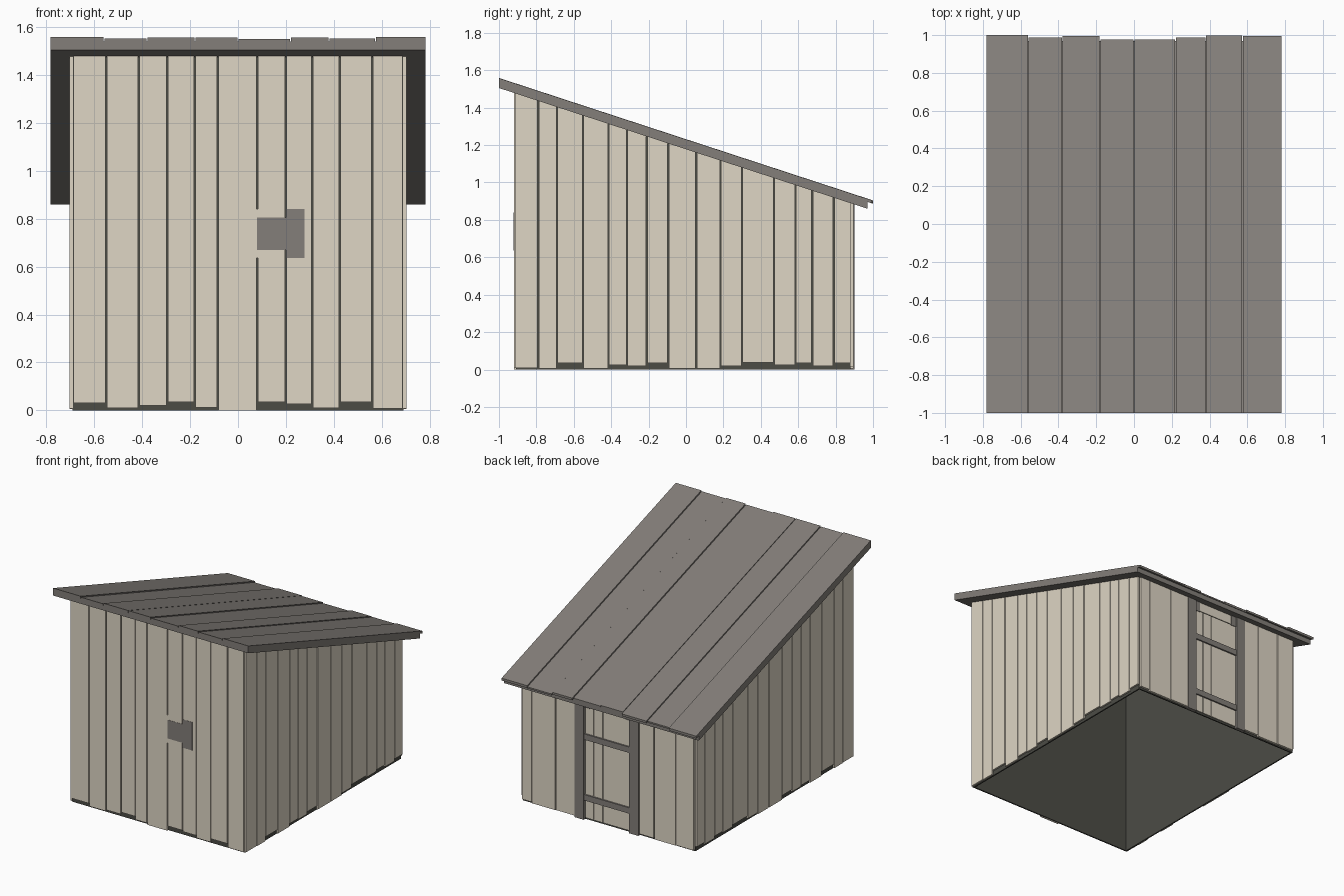
import bpy
import bmesh
import random

random.seed(4)
if "Cube" in bpy.data.objects:
    bpy.data.objects.remove(bpy.data.objects["Cube"], do_unlink=True)

SLOPE = -0.3275
GAP = 0.0032


def material(name, rgb):
    m = bpy.data.materials.new(name)
    m.use_nodes = True
    m.diffuse_color = (*rgb, 1)
    bsdf = m.node_tree.nodes["Principled BSDF"]
    bsdf.inputs["Base Color"].default_value = (*rgb, 1)
    bsdf.inputs["Roughness"].default_value = 0.9
    return m


beige = material("beige wood", (0.735, 0.67, 0.555))
gray = material("weathered gray", (0.228, 0.21, 0.192))
dark = material("dark gray", (0.072, 0.072, 0.06))


def roof_height(y, offset=0.0):
    """Height of the sloping roof underside at y."""
    return 1.505 + SLOPE * (y + 1) + offset


def build(name, blocks, mat):
    """Blocks are (x0, x1, y0, y1, bottom, top); heights may be functions of y."""
    bm = bmesh.new()
    for x0, x1, y0, y1, bottom, top in blocks:
        rings = []
        for h in (bottom, top):
            rings.append([bm.verts.new((x, y, h(y) if callable(h) else h))
                          for x, y in ((x0, y0), (x1, y0), (x1, y1), (x0, y1))])
        low, high = rings
        bm.faces.new(low[::-1])
        bm.faces.new(high)
        for i in range(4):
            j = (i + 1) % 4
            bm.faces.new((low[i], low[j], high[j], high[i]))
    bmesh.ops.recalc_face_normals(bm, faces=bm.faces)
    mesh = bpy.data.meshes.new(name)
    bm.to_mesh(mesh)
    bm.free()
    mesh.materials.append(mat)
    ob = bpy.data.objects.new(name, mesh)
    bpy.context.scene.collection.objects.link(ob)
    return ob


def spans(edges):
    """Neighbouring pairs of edges, narrowed to leave a gap."""
    return [(a + GAP, b - GAP) for a, b in zip(edges, edges[1:])]


# Hollow dark lining behind the planks, open at the bottom
build("inner_walls", [(-0.692, 0.692, -0.908, -0.898, 0, roof_height),
                      (-0.692, 0.692, 0.87, 0.88, 0, roof_height),
                      (-0.692, -0.682, -0.898, 0.87, 0, roof_height),
                      (0.682, 0.692, -0.898, 0.87, 0, roof_height)], dark)

# Front wall planks with uneven bottoms
front_edges = [-0.69, -0.55, -0.415, -0.295, -0.18, -0.085,
               0.08, 0.2, 0.31, 0.425, 0.56, 0.69]
front_feet = [0.03, 0.01, 0.02, 0.035, 0.012, 0, 0.035, 0.027, 0.01, 0.035, 0.008]
build("front_planks", [(a, b, -0.92, -0.905, foot, roof_height)
                       for (a, b), foot in zip(spans(front_edges), front_feet)], beige)

# Side wall planks, the same on both sides
side_edges = [-0.917, -0.79, -0.69, -0.55, -0.415, -0.315, -0.21, -0.095,
              0.055, 0.185, 0.3, 0.47, 0.585, 0.675, 0.79, 0.883]
side_feet = [0.008, 0.005, 0.035, 0.005, 0.025, 0.018, 0.035, 0.005,
             0.005, 0.018, 0.038, 0.025, 0.035, 0.02, 0.035]
for name, s in (("left_planks", 1), ("right_planks", -1)):
    build(name, [(s * 0.69, s * 0.704, a, b, foot, roof_height)
                 for (a, b), foot in zip(spans(side_edges), side_feet)], beige)

# Back wall planks on either side of the doorway
back_blocks = []
for edges in ([-0.69, -0.545, -0.37, -0.25], [0.26, 0.42, 0.61, 0.69]):
    for a, b in spans(edges):
        back_blocks.append((a, b, 0.875, 0.896, random.uniform(0.005, 0.03), roof_height))
back_blocks.append((-0.175, 0.19, 0.875, 0.884, 0.82, roof_height))
build("back_planks", back_blocks, beige)

# Back door: planks, posts, cross rails and top corner blocks
build("back_door", [(a, b, 0.875, 0.886, 0.015, 0.812)
                    for a, b in spans([-0.175, 0.045, 0.12, 0.19])], beige)
build("door_posts", [(a, a + 0.073, 0.875, 0.9, 0, roof_height)
                     for a in (-0.248, 0.19)], gray)
build("door_rails", [(-0.175, 0.19, 0.875, 0.897, z, z + 0.042)
                     for z in (0.14, 0.58)], gray)
build("door_corners", [(a, a + 0.04, 0.875, 0.89, 0.81, roof_height)
                       for a in (-0.175, 0.15)], gray)

# Latch on the front
build("latch", [(0.08, 0.2, -0.9215, -0.91, 0.67, 0.805),
                (0.2, 0.278, -0.9215, -0.91, 0.635, 0.84)], gray)
build("latch_backing", [(0.074, 0.086, -0.92, -0.905, 0.635, 0.84)], beige)

# Sloping roof: slab below, separate boards above
build("roof_slab", [(-0.782, 0.782, -1.0, 0.97, roof_height,
                     lambda y: roof_height(y, 0.036))], gray)
roof_edges = [-0.784, -0.56, -0.38, -0.18, 0, 0.22, 0.38, 0.575, 0.784]
roof_ends = [1.0, 0.987, 0.995, 0.977, 0.977, 0.987, 0.997, 0.995]
roof_tops = [0.054, 0.047, 0.052, 0.052, 0.046, 0.052, 0.047, 0.053]
build("roof_boards", [(a + 0.002, b - 0.002, -1.0, end,
                       lambda y: roof_height(y, 0.036),
                       lambda y, t=top: roof_height(y, t))
                      for a, b, end, top in zip(roof_edges, roof_edges[1:],
                                                roof_ends, roof_tops)], gray)
